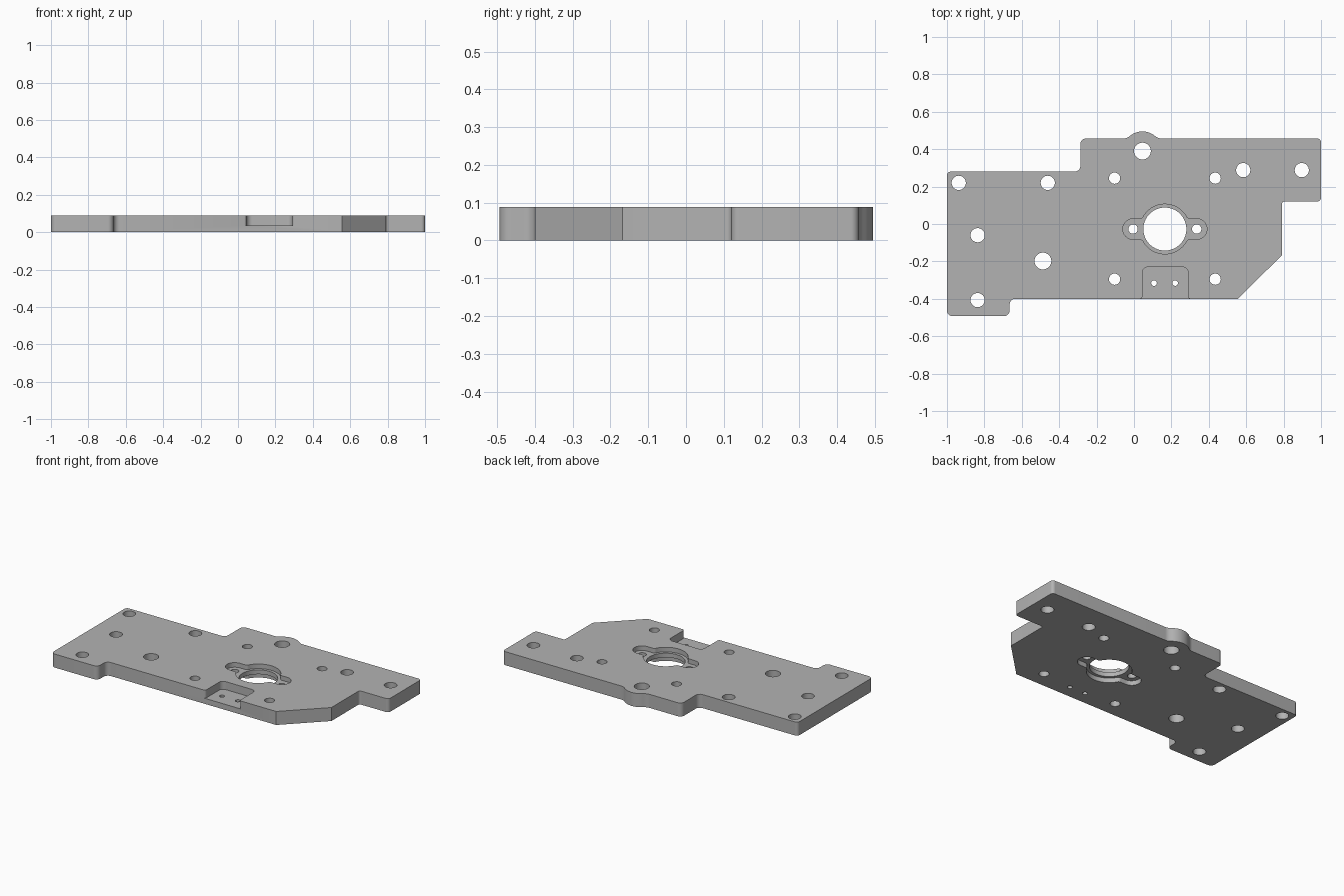
import bpy
import bmesh
import math
from mathutils import Vector

cube = bpy.data.objects.get("Cube")
if cube:
    bpy.data.objects.remove(cube)

THICK = 0.088
LEDGE = 0.03          # depth of the recess on each face

grey = bpy.data.materials.new("machined grey")
grey.use_nodes = True
grey.diffuse_color = (0.45, 0.45, 0.45, 1)
grey.node_tree.nodes["Principled BSDF"].inputs["Base Color"].default_value = grey.diffuse_color


def arc(cx, cy, r, start, end, n):
    """Points on an arc, angles in degrees, as unrounded corners."""
    pts = []
    for i in range(n + 1):
        a = math.radians(start + (end - start) * i / n)
        pts.append((cx + r * math.cos(a), cy + r * math.sin(a), 0))
    return pts


def rounded(corners, steps=8):
    """Turn (x, y, radius) corners into an outline with true fillets."""
    out = []
    for i, (x, y, r) in enumerate(corners):
        p = Vector((x, y))
        if r == 0:
            out.append(p)
            continue
        u = (Vector(corners[i - 1][:2]) - p).normalized()
        v = (Vector(corners[(i + 1) % len(corners)][:2]) - p).normalized()
        half = u.angle(v) / 2
        centre = p + (u + v).normalized() * (r / math.sin(half))
        a = p + u * (r / math.tan(half)) - centre
        b = p + v * (r / math.tan(half)) - centre
        for k in range(steps + 1):
            t = k / steps
            out.append(centre + (a * (1 - t) + b * t).normalized() * r)
    return out


def prism(name, outline, z0, z1):
    """Extrude a flat outline between two heights."""
    bm = bmesh.new()
    face = bm.faces.new([bm.verts.new((p[0], p[1], z0)) for p in outline])
    ext = bmesh.ops.extrude_face_region(bm, geom=[face])
    top = [g for g in ext["geom"] if isinstance(g, bmesh.types.BMVert)]
    bmesh.ops.translate(bm, verts=top, vec=(0, 0, z1 - z0))
    bmesh.ops.recalc_face_normals(bm, faces=bm.faces)
    mesh = bpy.data.meshes.new(name)
    bm.to_mesh(mesh)
    bm.free()
    mesh.materials.append(grey)
    obj = bpy.data.objects.new(name, mesh)
    bpy.context.collection.objects.link(obj)
    return obj


# Plate with stepped corners, a chamfer and a lug on the back edge
R = 0.03
lug = arc(0.045, 0.39, 0.105, 48, 132, 16)
plate = prism("mounting_plate", rounded([
    (-1, -0.493, R), (-0.665, -0.493, R), (-0.665, -0.4, R),
    (0.555, -0.4, 0), (0.79, -0.168, 0), (0.79, 0.12, 0.015),
    (1, 0.12, 0.02), (1, 0.457, 0.02),
    (0.132, 0.457, 0.05), *lug, (-0.042, 0.457, 0.05),
    (-0.287, 0.457, R), (-0.287, 0.28, R), (-1, 0.28, 0.02)]), 0, THICK)

cutters = []

# Through holes, grouped by radius
holes = {
    0.045: [(-0.487, -0.198), (0.045, 0.39)],
    0.038: [(-0.937, 0.22), (-0.461, 0.22), (-0.836, -0.06),
            (-0.836, -0.407), (0.584, 0.288), (0.897, 0.288)],
    0.03: [(x, y) for x in (-0.104, 0.434) for y in (0.245, -0.295)],
    0.015: [(0.107, -0.316), (0.22, -0.316)],
    0.025: [(-0.005, -0.027), (0.335, -0.027)],
    0.115: [(0.165, -0.027)],
}
for radius, centres in holes.items():
    sides = 64 if radius > 0.1 else 32
    for cx, cy in centres:
        ring = arc(cx, cy, radius, 0, 360, sides)[:-1]
        cutters.append(prism("hole_cutter", ring, -0.05, THICK + 0.05))

# Round recess with two ears, sunk into both faces
CX, CY, EAR, BORE = 0.165, -0.027, 0.055, 0.133
neck = 0.121
recess = rounded([
    *arc(CX + 0.17, CY, EAR, -90, 90, 20), (CX + neck, CY + EAR, 0.02),
    *arc(CX, CY, BORE, 33, 147, 32), (CX - neck, CY + EAR, 0.02),
    *arc(CX - 0.17, CY, EAR, 90, 270, 20), (CX - neck, CY - EAR, 0.02),
    *arc(CX, CY, BORE, 213, 327, 32), (CX + neck, CY - EAR, 0.02)])
cutters.append(prism("recess_cutter", recess, THICK - LEDGE, THICK + 0.05))
cutters.append(prism("recess_cutter", recess, -0.05, LEDGE))

# Pocket open at the front edge, with a slightly flared mouth
pocket = rounded([
    (0.045, -0.23, R), (0.045, -0.401, 0.015), (0.01, -0.401, 0),
    (0.01, -0.45, 0), (0.325, -0.45, 0), (0.325, -0.401, 0),
    (0.29, -0.401, 0.015), (0.29, -0.23, R)])
cutters.append(prism("pocket_cutter", pocket, 0.036, THICK + 0.05))

# Cut everything out of the plate, then discard the cutters
for cutter in cutters:
    mod = plate.modifiers.new("cut", "BOOLEAN")
    mod.operation = "DIFFERENCE"
    mod.solver = "EXACT"
    mod.object = cutter
    cutter.hide_render = True
deps = bpy.context.evaluated_depsgraph_get()
plate.data = bpy.data.meshes.new_from_object(plate.evaluated_get(deps))
plate.modifiers.clear()
plate.data.name = "mounting_plate"
for cutter in cutters:
    bpy.data.objects.remove(cutter)

# Smooth the fillets and bores, keep the rims sharp
bpy.ops.object.select_all(action="DESELECT")
plate.select_set(True)
bpy.context.view_layer.objects.active = plate
bpy.ops.object.shade_smooth_by_angle(angle=math.radians(30))
